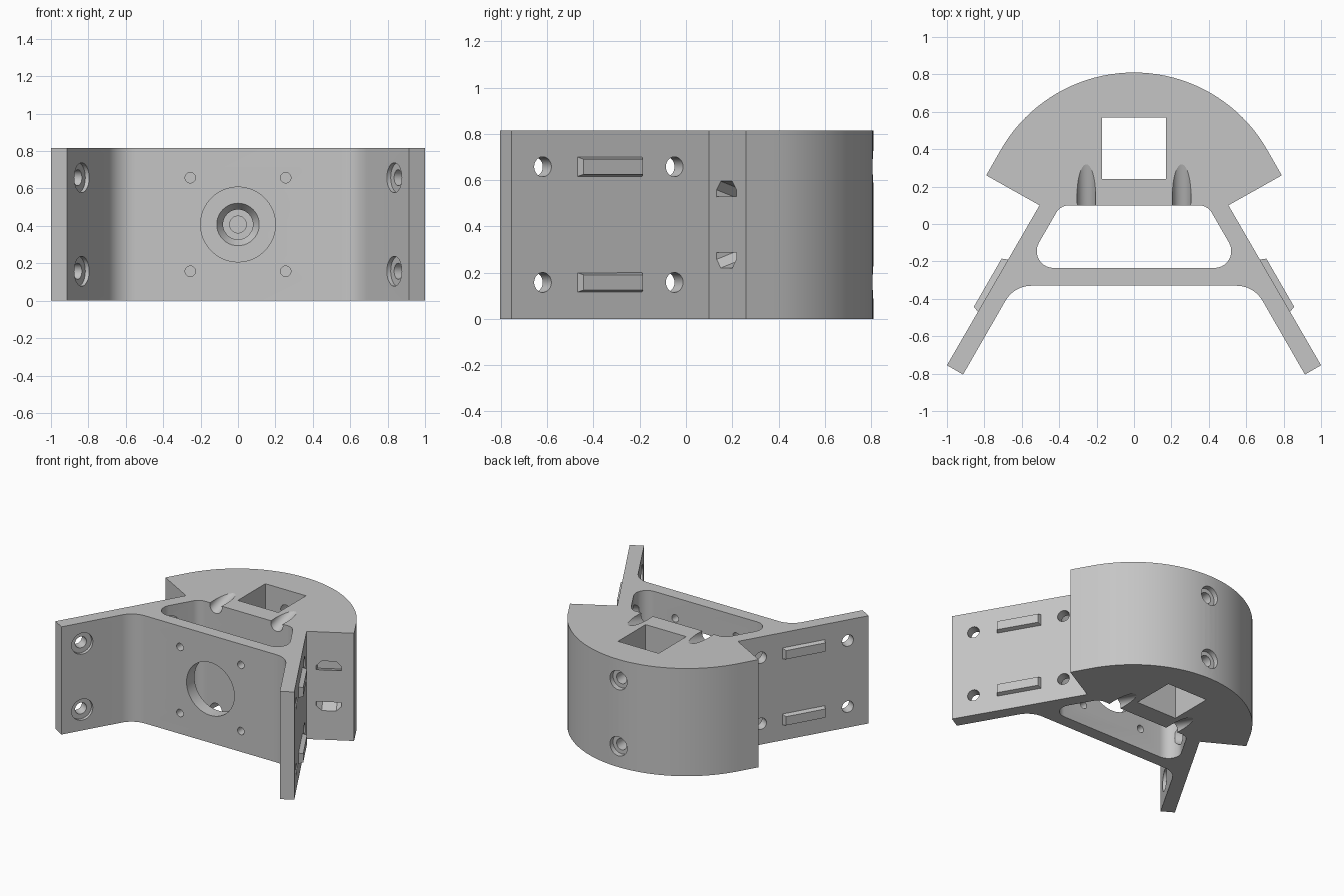
import bpy, bmesh, math
from mathutils import Vector, Matrix

cube = bpy.data.objects.get("Cube")
if cube:
    bpy.data.objects.remove(cube, do_unlink=True)

HEIGHT = 0.815
MID = HEIGHT / 2
SCREW_Z = (MID - 0.25, MID + 0.25)
CORNER = Vector((0.505, 0.10, 0))            # where the wing meets the block
ALONG = Vector((0.5, -math.sqrt(0.75), 0))   # down the wing
NORMAL = Vector((math.sqrt(0.75), 0.5, 0))   # out of the wing
THICK = 0.099

grey = bpy.data.materials.new("light_grey")
grey.use_nodes = True
grey.diffuse_color = (0.56, 0.56, 0.56, 1)
grey.node_tree.nodes["Principled BSDF"].inputs["Base Color"].default_value = (0.56, 0.56, 0.56, 1)


def finish(bm, name):
    bmesh.ops.recalc_face_normals(bm, faces=bm.faces)
    mesh = bpy.data.meshes.new(name)
    bm.to_mesh(mesh)
    bm.free()
    obj = bpy.data.objects.new(name, mesh)
    bpy.context.collection.objects.link(obj)
    mesh.materials.append(grey)
    return obj


def prism(name, points, offset):
    bm = bmesh.new()
    face = bm.faces.new([bm.verts.new(p) for p in points])
    top = bmesh.ops.extrude_face_region(bm, geom=[face])["geom"]
    bmesh.ops.translate(bm, vec=offset, verts=[v for v in top if isinstance(v, bmesh.types.BMVert)])
    return finish(bm, name)


def rod(name, start, end, r1, r2=None, sides=40):
    start, end = Vector(start), Vector(end)
    axis = end - start
    turn = axis.to_track_quat("Z", "Y").to_matrix().to_4x4()
    bm = bmesh.new()
    bmesh.ops.create_cone(bm, cap_ends=True, segments=sides, radius1=r1,
                          radius2=r1 if r2 is None else r2, depth=axis.length,
                          matrix=Matrix.Translation((start + end) / 2) @ turn)
    return finish(bm, name)


def fillet(a, corner, b, radius, steps=10):
    """Round a profile corner between its neighbours a and b."""
    a, p, b = Vector(a), Vector(corner), Vector(b)
    u, v = (a - p).normalized(), (b - p).normalized()
    half = u.angle(v) / 2
    centre = p + (u + v).normalized() * radius / math.sin(half)
    s = p + u * radius / math.tan(half) - centre
    e = p + v * radius / math.tan(half) - centre
    w = s.angle(e)
    return [centre + (s * math.sin(w * (1 - i / steps)) + e * math.sin(w * i / steps)) / math.sin(w)
            for i in range(steps + 1)]


def both_sides(half, z):
    pts = [Vector((p[0], p[1], z)) for p in half]
    return pts + [Vector((-p.x, p.y, z)) for p in reversed(pts) if p.x > 1e-5]


def cut(body, cutter):
    cutter.hide_render = True
    mod = body.modifiers.new("cut", "BOOLEAN")
    mod.operation = "DIFFERENCE"
    mod.solver = "EXACT"
    mod.object = cutter
    bpy.context.view_layer.objects.active = body
    bpy.ops.object.modifier_apply(modifier=mod.name)
    bpy.data.objects.remove(cutter, do_unlink=True)


# Body outline: rounded back, block ends, splayed wings, front web
arc = [(0.82 * math.sin(math.radians(a)), -0.01 + 0.82 * math.cos(math.radians(a)))
       for a in range(0, 61, 3)]
outline = arc + [(0.79, 0.26), CORNER.xy, (1.0, -0.755), (0.914, -0.805)]
outline += fillet((0.914, -0.805), (0.641, -0.33), (0, -0.33), 0.16)
body = prism("bracket_body", both_sides(outline, 0), (0, 0, HEIGHT))

# Rounded opening between web and block, and the square shaft
opening = fillet((0, 0.10), (0.393, 0.10), (0.586, -0.235), 0.08)
opening += fillet((0.393, 0.10), (0.586, -0.235), (0, -0.235), 0.09)
cut(body, prism("opening_cutter", both_sides(opening, -0.1), (0, 0, 1.2)))
cut(body, prism("shaft_cutter", both_sides([(0.17, 0.57), (0.17, 0.24)], -0.1), (0, 0, 1.2)))

# Central bores: wide web hole, countersunk block hole, shallow pilot
cut(body, rod("web_hole", (0, -0.5, MID), (0, -0.15, MID), 0.2, sides=64))
cut(body, rod("block_hole", (0, 0.0, MID), (0, 0.35, MID), 0.08))
cut(body, rod("block_countersink", (0, 0.095, MID), (0, 0.15, MID), 0.117, 0.08))
cut(body, rod("pilot_hole", (0, 0.5, MID), (0, 0.63, MID), 0.045))

# Counterbored screw holes through the rounded back
for z in SCREW_Z:
    cut(body, rod("back_hole", (0, 0.4, z), (0, 0.9, z), 0.042))
    cut(body, rod("back_counterbore", (0, 0.77, z), (0, 0.9, z), 0.072))

for side in (-1, 1):
    flip = Vector((side, 1, 1))
    for level, z in zip((-1, 1), SCREW_Z):
        # Small web holes and the slanted grooves behind them
        x = 0.255 * side
        cut(body, rod("web_screw_hole", (x, -0.5, z), (x, -0.15, z), 0.028, sides=24))
        surface = MID + level * MID
        cut(body, rod("groove", (x, -0.05, surface - level * 0.062),
                      (x, 0.55, surface + level * 0.124), 0.05))

        # Wing screw holes, counterbored on the inner face
        for s in (0.173, 0.831):
            p = CORNER + ALONG * s + Vector((0, 0, z))
            inner = p - NORMAL * THICK
            cut(body, rod("wing_hole", (inner - NORMAL * 0.03) * flip,
                          (p + NORMAL * 0.03) * flip, 0.043))
            cut(body, rod("wing_counterbore", (inner - NORMAL * 0.03) * flip,
                          (inner + NORMAL * 0.025) * flip, 0.08))

        # Tilted pockets in the block ends
        shape = [(-0.087, 0.12), (0.087, 0.12), (0.087, 0.15),
                 (0.05, 0.187), (-0.05, 0.187), (-0.087, 0.15)]
        inward = Vector((-ALONG.x, -ALONG.y, -level * 0.35))
        mouth = CORNER + NORMAL * 0.153 - inward * 0.02
        points = [(mouth + NORMAL * t + Vector((0, 0, MID + level * h))) * flip for t, h in shape]
        cut(body, prism("pocket_cutter", points, inward * flip * 0.12))

# Tapered locating tabs on the outer wing faces
for side, label in ((1, "left"), (-1, "right")):
    for z, level in zip(SCREW_Z, ("lower", "upper")):
        base = CORNER + ALONG * 0.497 + Vector((0, 0, z))
        bm = bmesh.new()
        bmesh.ops.create_cube(bm, size=1)
        for v in bm.verts:
            outer = v.co.z > 0
            along = v.co.x * (0.298 if outer else 0.326)
            up = v.co.y * (0.066 if outer else 0.086)
            p = base + ALONG * along + NORMAL * (0.033 if outer else -0.004) + Vector((0, 0, up))
            v.co = p * Vector((side, 1, 1))
        finish(bm, f"{label}_{level}_locating_tab")

# Smooth the curved walls, keep crisp edges
bpy.ops.object.select_all(action="DESELECT")
body.select_set(True)
bpy.context.view_layer.objects.active = body
bpy.ops.object.shade_smooth_by_angle(angle=math.radians(16))
